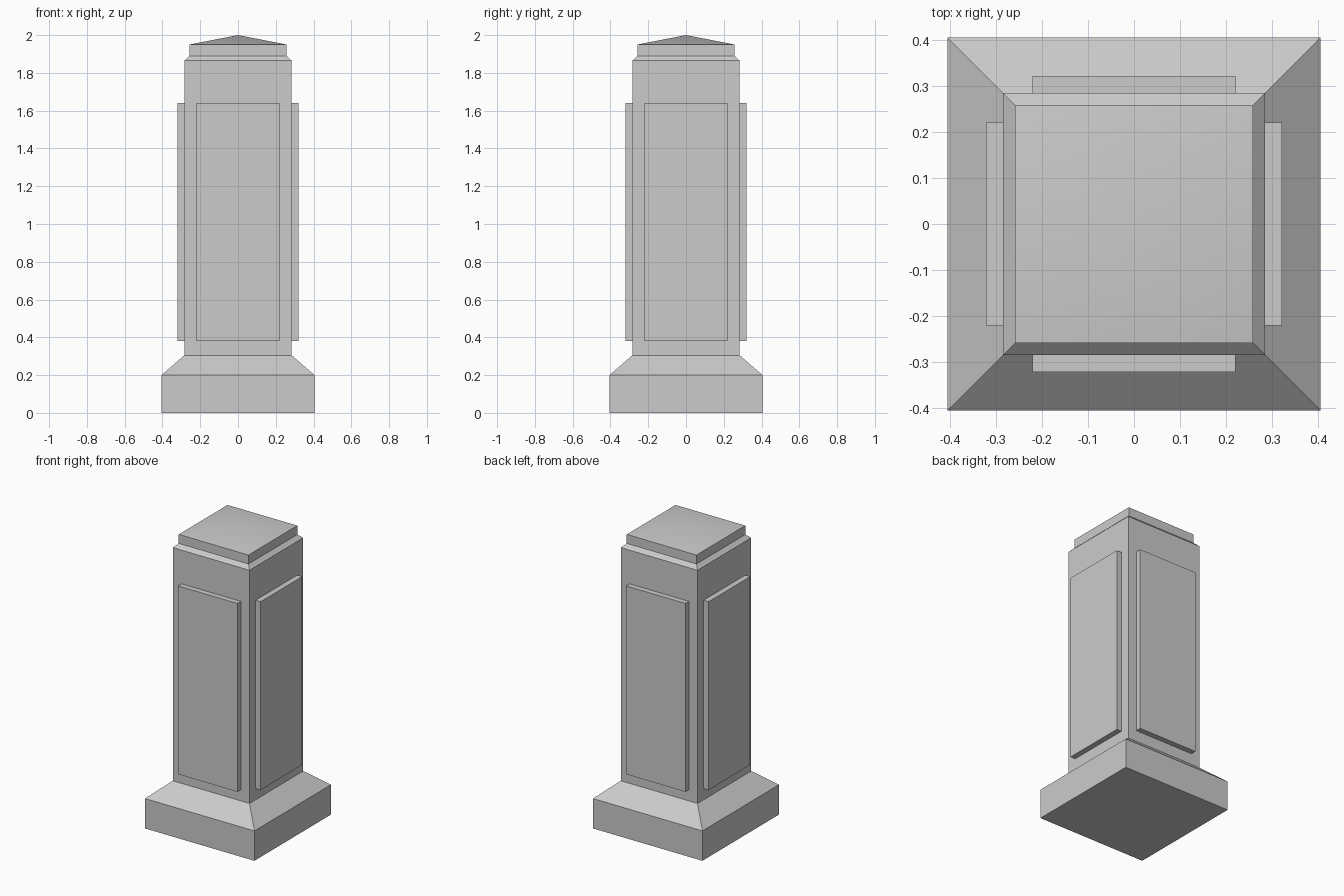
import bpy, bmesh
from math import pi
from mathutils import Matrix

cube = bpy.data.objects.get("Cube")
if cube:
    bpy.data.objects.remove(cube, do_unlink=True)

stone = bpy.data.materials.new("grey_stone")
stone.use_nodes = True
grey = (0.6, 0.6, 0.6, 1)
stone.diffuse_color = grey
stone.node_tree.nodes["Principled BSDF"].inputs["Base Color"].default_value = grey


def add_object(name, bm):
    bmesh.ops.recalc_face_normals(bm, faces=bm.faces)
    mesh = bpy.data.meshes.new(name)
    bm.to_mesh(mesh)
    bm.free()
    mesh.materials.append(stone)
    obj = bpy.data.objects.new(name, mesh)
    bpy.context.collection.objects.link(obj)
    return obj


def square_column(name, profile, apex=None):
    """Stack square rings of (half width, height), closed by a lid or a point."""
    bm = bmesh.new()
    rings = [[bm.verts.new((sx * r, sy * r, z))
              for sx, sy in ((-1, -1), (1, -1), (1, 1), (-1, 1))]
             for r, z in profile]
    bm.faces.new(rings[0][::-1])
    for low, high in zip(rings, rings[1:]):
        for i in range(4):
            j = (i + 1) % 4
            bm.faces.new((low[i], low[j], high[j], high[i]))
    if apex is None:
        bm.faces.new(rings[-1])
    else:
        tip = bm.verts.new((0, 0, apex))
        for i in range(4):
            bm.faces.new((rings[-1][i], rings[-1][(i + 1) % 4], tip))
    return add_object(name, bm)


# Plinth with sloped shoulder, shaft with chamfered top, low pointed cap
square_column("plinth", [(0.405, 0), (0.405, 0.2), (0.284, 0.305)])
square_column("shaft", [(0.284, 0.305), (0.284, 1.865), (0.258, 1.89)])
cap = square_column("cap", [(0.258, 1.89), (0.258, 1.95)], apex=2.0)

# The shallow cap is softly shaded, with a crisp rim
bpy.ops.object.select_all(action='DESELECT')
cap.select_set(True)
bpy.context.view_layer.objects.active = cap
bpy.ops.object.shade_smooth_by_angle()

# Raised panel on each side of the shaft
bottom, top, inner, outer = 0.38, 1.64, 0.27, 0.321
for i, side in enumerate(("front", "left", "back", "right")):
    bm = bmesh.new()
    bmesh.ops.create_cube(bm, size=1, matrix=Matrix.Rotation(i * pi / 2, 4, 'Z')
                          @ Matrix.Translation((0, -(inner + outer) / 2, (bottom + top) / 2))
                          @ Matrix.Diagonal((0.44, outer - inner, top - bottom, 1)))
    add_object(side + "_panel", bm)
